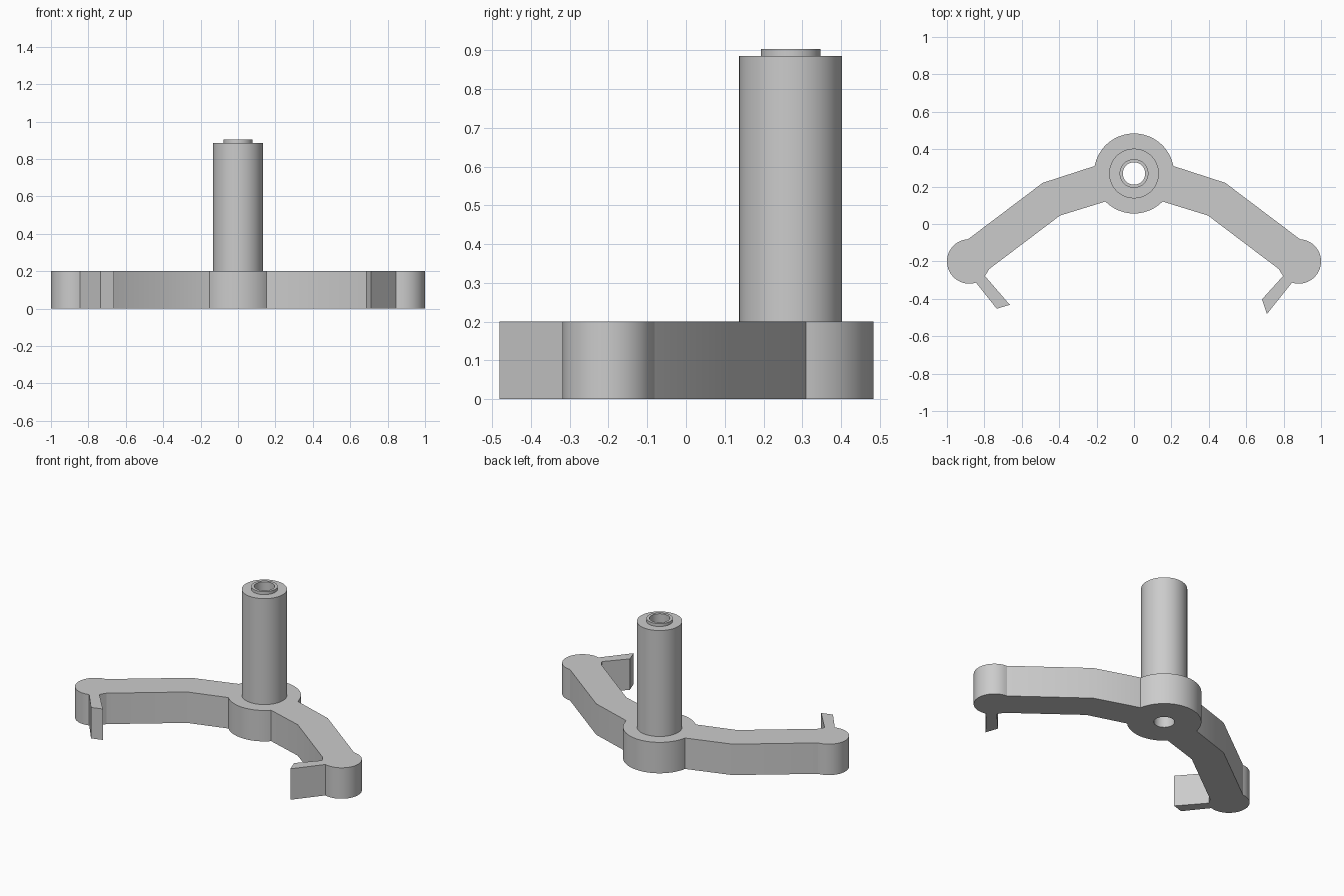
import bpy, bmesh, math
from math import cos, sin, atan2, tau

cube = bpy.data.objects.get("Cube")
if cube:
    bpy.data.objects.remove(cube, do_unlink=True)

HUB, HUB_R = (0, 0.27), 0.214
TIP_X, TIP_Y, TIP_R = 0.881, -0.2, 0.119
BORE_R = 0.06
THICK = 0.2

grey = bpy.data.materials.new("plain grey")
grey.use_nodes = True
colour = (0.6, 0.6, 0.6, 1)
grey.diffuse_color = colour
grey.node_tree.nodes["Principled BSDF"].inputs["Base Color"].default_value = colour


def arc(centre, radius, start, end, steps):
    """Points from angle start to end, both included."""
    return [(centre[0] + radius * cos(start + (end - start) * i / steps),
             centre[1] + radius * sin(start + (end - start) * i / steps))
            for i in range(steps + 1)]


def finish(obj):
    obj.data.materials.clear()
    obj.data.materials.append(grey)
    bpy.ops.object.select_all(action='DESELECT')
    obj.select_set(True)
    bpy.context.view_layer.objects.active = obj
    bpy.ops.object.shade_smooth_by_angle(angle=math.radians(20))


def arm(side, hook):
    """Outline of one arm, from the back of the hub round to its front."""
    tip = arc((TIP_X, TIP_Y), TIP_R, 1.52, -1.88, 24)
    points = [(0.488, 0.22)] + tip + hook
    points += [(0.797, -0.278), (0.773, -0.24), (0.396, 0.045)]
    return [(side * x, y) for x, y in points]


# Flat bracket: hub, two bent arms, round tips and hooked prongs
left_arm = arm(1, [(0.711, -0.481), (0.684, -0.403)])
right_arm = arm(-1, [(0.734, -0.453), (0.664, -0.432)])
back_angle = atan2(0.04, 0.21)
front_angle = atan2(-0.152, 0.155)
outline = (left_arm
           + arc(HUB, HUB_R, front_angle, -math.pi - front_angle, 20)
           + right_arm[::-1]
           + arc(HUB, HUB_R, math.pi - back_angle, back_angle, 36))
bore = arc(HUB, BORE_R, 0, tau, 48)[:-1]

curve = bpy.data.curves.new("bracket_outline", 'CURVE')
curve.dimensions = '2D'
curve.fill_mode = 'BOTH'
curve.extrude = THICK / 2
for loop in (outline, bore):
    spline = curve.splines.new('POLY')
    spline.points.add(len(loop) - 1)
    for point, (x, y) in zip(spline.points, loop):
        point.co = (x, y, 0, 1)
    spline.use_cyclic_u = True
helper = bpy.data.objects.new("bracket_outline", curve)
bpy.context.collection.objects.link(helper)
bpy.context.view_layer.update()
mesh = bpy.data.meshes.new_from_object(
    helper.evaluated_get(bpy.context.evaluated_depsgraph_get()))
bpy.data.objects.remove(helper, do_unlink=True)

bm = bmesh.new()
bm.from_mesh(mesh)
bmesh.ops.remove_doubles(bm, verts=bm.verts, dist=0.0005)
bmesh.ops.translate(bm, verts=bm.verts, vec=(0, 0, THICK / 2))
bmesh.ops.recalc_face_normals(bm, faces=bm.faces)
bm.to_mesh(mesh)
bm.free()
bracket = bpy.data.objects.new("bracket", mesh)
bpy.context.collection.objects.link(bracket)
finish(bracket)

# Upright tube with a narrow lip at the top, turned from its wall section
section = [(BORE_R, THICK), (0.133, THICK), (0.133, 0.885),
           (0.077, 0.885), (0.077, 0.904), (BORE_R, 0.904)]
bm = bmesh.new()
verts = [bm.verts.new((r, 0, z)) for r, z in section]
edges = [bm.edges.new((verts[i], verts[i - 1])) for i in range(len(verts))
         if i != 1]  # the underside sits on the bracket and stays open
bmesh.ops.spin(bm, geom=verts + edges, cent=(0, 0, 0), axis=(0, 0, 1),
               angle=tau, steps=48, use_merge=True)
bmesh.ops.remove_doubles(bm, verts=bm.verts, dist=0.0005)
bmesh.ops.recalc_face_normals(bm, faces=bm.faces)
tube_mesh = bpy.data.meshes.new("tube")
bm.to_mesh(tube_mesh)
bm.free()
tube = bpy.data.objects.new("tube", tube_mesh)
tube.location = (*HUB, 0)
bpy.context.collection.objects.link(tube)
finish(tube)
